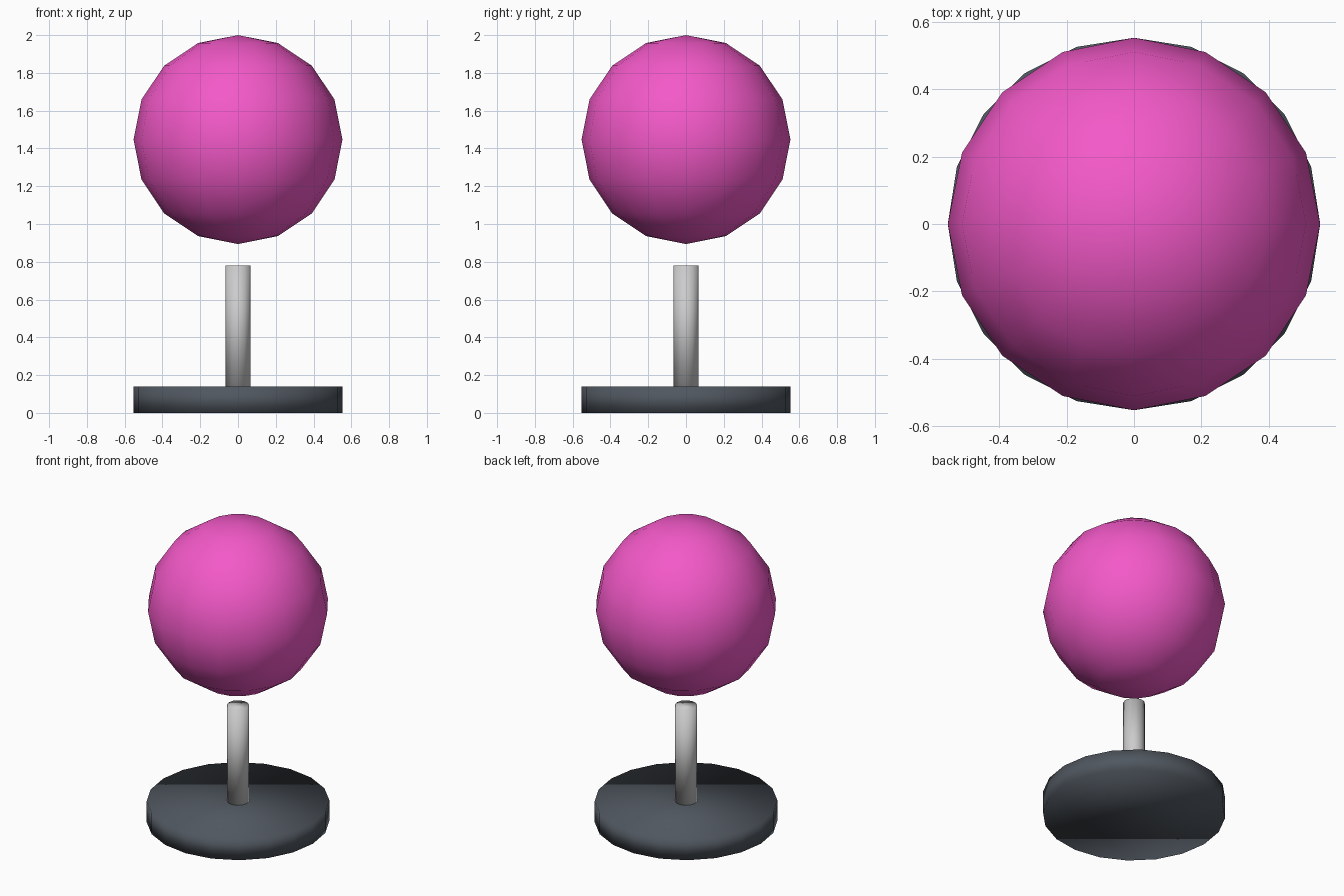
import bpy

if "Cube" in bpy.data.objects:
    bpy.data.objects.remove(bpy.data.objects["Cube"])

RADIUS = 0.553
BASE_TOP = 0.14
POST_TOP = 0.78


def finish(name, color=None):
    obj = bpy.context.object
    obj.name = name
    bpy.ops.object.shade_smooth()
    if color:
        mat = bpy.data.materials.new(name + "_color")
        mat.diffuse_color = color
        mat.use_nodes = True
        mat.node_tree.nodes["Principled BSDF"].inputs["Base Color"].default_value = mat.diffuse_color
        obj.data.materials.append(mat)
    return obj


def cylinder(name, sides, radius, bottom, top, color=None):
    bpy.ops.mesh.primitive_cylinder_add(
        vertices=sides, radius=radius, depth=top - bottom,
        location=(0, 0, (bottom + top) / 2))
    return finish(name, color)


# Round dark foot
cylinder("base", 20, RADIUS, 0, BASE_TOP, (0.08, 0.095, 0.115, 1))

# Slim light post standing on the foot
cylinder("post", 12, 0.067, BASE_TOP, POST_TOP, (0.8, 0.81, 0.83, 1))

# Pink ball floating above the post
bpy.ops.mesh.primitive_uv_sphere_add(
    segments=16, ring_count=8, radius=RADIUS, location=(0, 0, 2 - RADIUS))
finish("floating_ball", (0.9, 0.1, 0.58, 1))
